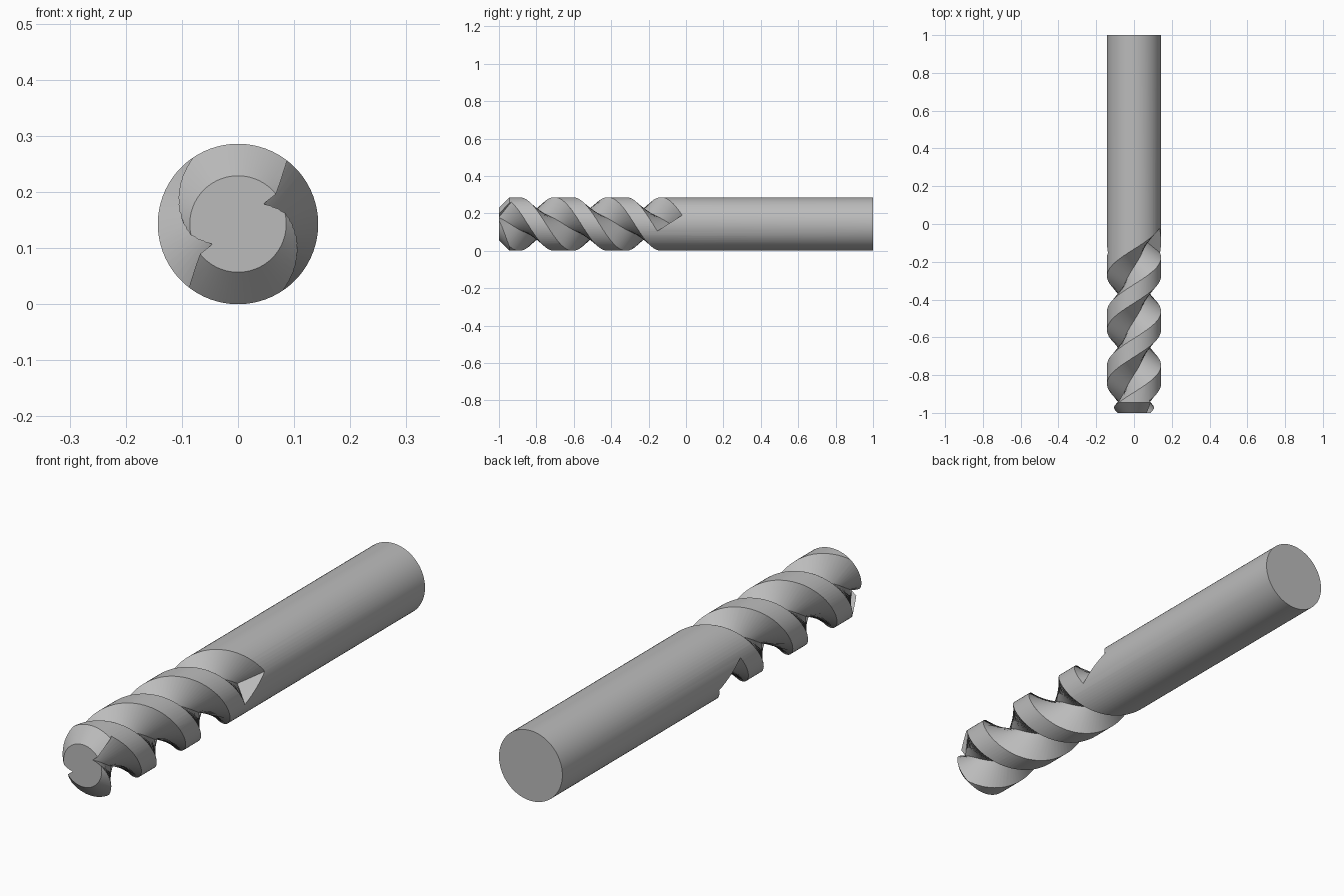
import bpy, bmesh
from math import sin, cos, pi, radians, hypot
from mathutils import Vector

if "Cube" in bpy.data.objects:
    bpy.data.objects.remove(bpy.data.objects["Cube"])

RADIUS = 0.143        # tool radius
TIP_RADIUS = 0.086    # flat end of the chamfered tip
CORE = 0.058          # depth line of the flutes
LEAD = 0.571          # length of one full helix turn
TURNS = 1.6
SIDES = 72

steel = bpy.data.materials.new("steel grey")
steel.use_nodes = True
colour = (0.5, 0.5, 0.5, 1)
steel.diffuse_color = colour
steel.node_tree.nodes["Principled BSDF"].inputs["Base Color"].default_value = colour


def skin_rings(name, rings):
    """Closed tube through a list of equal point rings, capped at both ends."""
    bm = bmesh.new()
    loops = [[bm.verts.new(p) for p in ring] for ring in rings]
    count = len(loops[0])
    for a, b in zip(loops, loops[1:]):
        for i in range(count):
            j = (i + 1) % count
            bm.faces.new((a[i], a[j], b[j], b[i]))
    bm.faces.new(loops[0])
    bm.faces.new(loops[-1])
    bmesh.ops.recalc_face_normals(bm, faces=bm.faces)
    mesh = bpy.data.meshes.new(name)
    bm.to_mesh(mesh)
    bm.free()
    mesh.materials.append(steel)
    obj = bpy.data.objects.new(name, mesh)
    bpy.context.collection.objects.link(obj)
    return obj


def circle(y, r):
    return [Vector((r * cos(2 * pi * i / SIDES), y, RADIUS + r * sin(2 * pi * i / SIDES)))
            for i in range(SIDES)]


def flute_cutter(name, start):
    """V profile, square to the helix, swept along it."""
    arc = 2 * pi * RADIUS
    along, around = arc / hypot(arc, LEAD), LEAD / hypot(arc, LEAD)
    profile = [(CORE, 0), (0.15, -0.0914), (0.15, 0.0914)]
    steps = 110
    rings = []
    for k in range(steps + 1):
        turn = TURNS * k / steps
        angle = start - 2 * pi * turn
        out = Vector((cos(angle), 0, sin(angle)))
        side = Vector((-sin(angle) * around, along, cos(angle) * around))
        centre = Vector((0, -1.0005 + LEAD * turn, RADIUS))
        rings.append([centre + out * u + side * s for u, s in profile])
    return skin_rings(name, rings)


# Round shank with a chamfered tip
tool = skin_rings("fluted_cutting_tool", [
    circle(-1, TIP_RADIUS), circle(-0.945, RADIUS), circle(1, RADIUS)])
bpy.context.view_layer.objects.active = tool

# Two opposite helical flutes
for n in range(2):
    cutter = flute_cutter(f"flute_cutter_{n + 1}", radians(38) + pi * n)
    cutter.hide_render = True
    cut = tool.modifiers.new("flute", 'BOOLEAN')
    cut.operation = 'DIFFERENCE'
    cut.solver = 'EXACT'
    cut.object = cutter
    bpy.ops.object.modifier_apply(modifier=cut.name)
    bpy.data.objects.remove(cutter)

# Smooth round surfaces with crisp cutting edges
bpy.ops.object.select_all(action='DESELECT')
tool.select_set(True)
bpy.ops.object.shade_smooth_by_angle(angle=radians(25))
